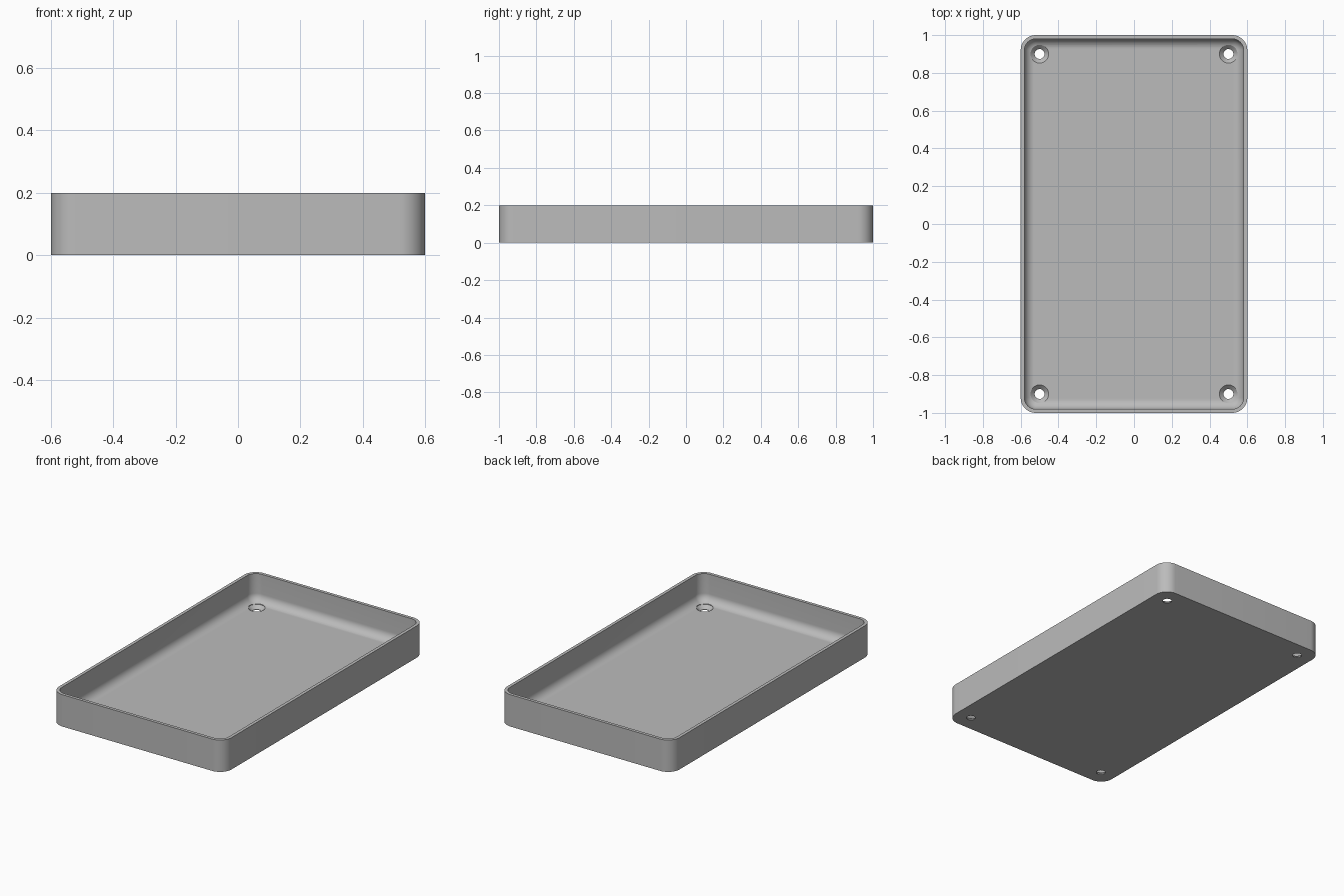
import bpy, bmesh
from math import sin, cos, pi, radians

old = bpy.data.objects.get("Cube")
if old:
    bpy.data.objects.remove(old, do_unlink=True)

HALF_X, HALF_Y, HEIGHT = 0.6, 1.0, 0.2
CORNER, WALL, FLOOR, FILLET = 0.08, 0.02, 0.025, 0.052
ARC = 12

grey = bpy.data.materials.new("plain_grey")
grey.use_nodes = True
colour = (0.5, 0.5, 0.5, 1)
grey.diffuse_color = colour
grey.node_tree.nodes["Principled BSDF"].inputs["Base Color"].default_value = colour


def make_object(name, bm):
    bmesh.ops.recalc_face_normals(bm, faces=bm.faces)
    mesh = bpy.data.meshes.new(name)
    bm.to_mesh(mesh)
    bm.free()
    mesh.materials.append(grey)
    obj = bpy.data.objects.new(name, mesh)
    bpy.context.collection.objects.link(obj)
    return obj


def loft(bm, rings):
    """Bridge closed rings of points in order and cap both ends."""
    loops = [[bm.verts.new(p) for p in ring] for ring in rings]
    for a, b in zip(loops, loops[1:]):
        for i in range(len(a)):
            j = (i + 1) % len(a)
            bm.faces.new((a[i], a[j], b[j], b[i]))
    bm.faces.new(loops[0])
    bm.faces.new(loops[-1])


def rounded_rectangle(inset, z):
    r = CORNER - inset
    points = []
    for k, (sx, sy) in enumerate([(1, 1), (-1, 1), (-1, -1), (1, -1)]):
        for i in range(ARC + 1):
            a = (k + i / ARC) * pi / 2
            points.append((sx * (HALF_X - CORNER) + r * cos(a),
                           sy * (HALF_Y - CORNER) + r * sin(a), z))
    return points


def circle(x, y, r, z, n=48):
    return [(x + r * cos(2 * pi * i / n), y + r * sin(2 * pi * i / n), z)
            for i in range(n)]


# Tray shell: outer wall, rim, inner wall, floor fillet
profile = [(0, 0), (0, HEIGHT), (WALL, HEIGHT)]
for i in range(ARC + 1):
    a = i / ARC * pi / 2
    profile.append((WALL + FILLET * (1 - cos(a)), FLOOR + FILLET * (1 - sin(a))))
bm = bmesh.new()
loft(bm, [rounded_rectangle(inset, z) for inset, z in profile])
tray = make_object("tray", bm)

# Countersunk screw holes in the four corners
bm = bmesh.new()
for x in (-0.5, 0.5):
    for y in (-0.9, 0.9):
        loft(bm, [circle(x, y, r, z) for r, z in
                  [(0.026, -0.02), (0.026, 0.003), (0.048, FLOOR), (0.048, 0.1)]])
cutter = make_object("screw_hole_cutter", bm)
cutter.hide_render = True

holes = tray.modifiers.new("screw_holes", "BOOLEAN")
holes.operation = "DIFFERENCE"
holes.solver = "EXACT"
holes.object = cutter

bpy.ops.object.select_all(action="DESELECT")
bpy.context.view_layer.objects.active = tray
tray.select_set(True)
bpy.ops.object.modifier_apply(modifier=holes.name)
bpy.data.objects.remove(cutter, do_unlink=True)
bpy.ops.object.shade_smooth_by_angle(angle=radians(30))
